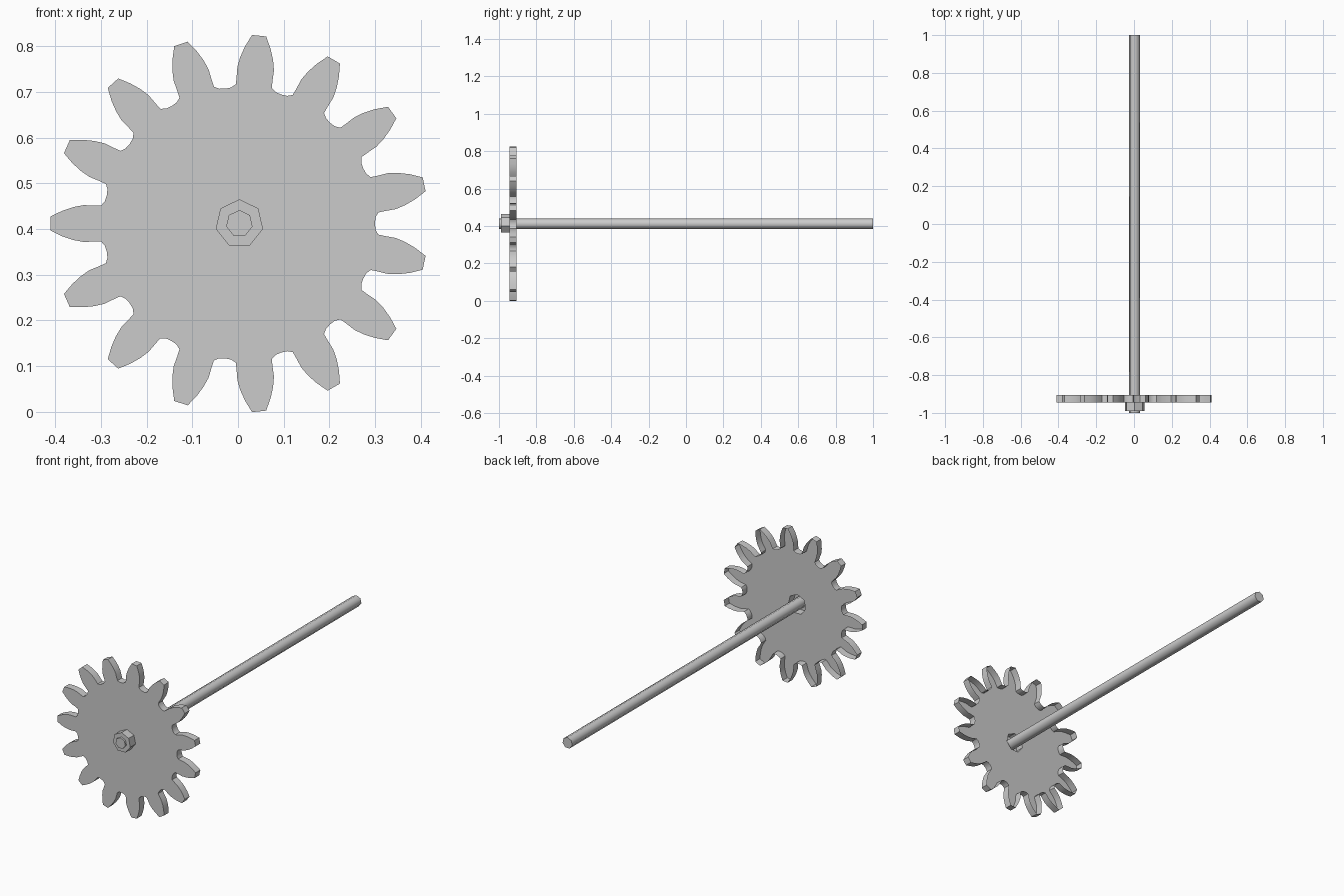
import bpy, bmesh
from math import sin, cos, radians, tau

if "Cube" in bpy.data.objects:
    bpy.data.objects.remove(bpy.data.objects["Cube"])

CX, CZ = 0.003, 0.412  # axle centre


def polygon(n, r):
    """Regular polygon in x/z with a corner pointing up."""
    return [(r * sin(tau * i / n), r * cos(tau * i / n)) for i in range(n)]


def prism(name, loops, y0, y1, smooth, open_back=False):
    """Extrude an outline along y; extra loops are holes. Optionally leave the back open."""
    bm = bmesh.new()
    edges = []
    for loop in loops:
        vs = [bm.verts.new((x + CX, y0, z + CZ)) for x, z in loop]
        edges += [bm.edges.new((vs[i - 1], vs[i])) for i in range(len(vs))]
    hole = [e for e in edges[len(loops[0]):]]
    bmesh.ops.triangle_fill(bm, use_beauty=True, edges=edges)
    # side walls on the outer outline only
    outer = [e for e in edges if e not in hole]
    ext = bmesh.ops.extrude_edge_only(bm, edges=outer)["geom"]
    moved = [g for g in ext if isinstance(g, bmesh.types.BMVert)]
    bmesh.ops.translate(bm, verts=moved, vec=(0, y1 - y0, 0))
    if not open_back:
        rim = [g for g in ext if isinstance(g, bmesh.types.BMEdge)
               and all(v in moved for v in g.verts)]
        bmesh.ops.triangle_fill(bm, use_beauty=True, edges=rim)
    bmesh.ops.recalc_face_normals(bm, faces=bm.faces[:])
    bm.normal_update()
    front = next(f for f in bm.faces if all(abs(v.co.y - y0) < 1e-5 for v in f.verts))
    if front.normal.y > 0:
        bmesh.ops.reverse_faces(bm, faces=bm.faces[:])
    me = bpy.data.meshes.new(name)
    bm.to_mesh(me)
    bm.free()
    ob = bpy.data.objects.new(name, me)
    bpy.context.collection.objects.link(ob)
    bpy.ops.object.select_all(action='DESELECT')
    bpy.context.view_layer.objects.active = ob
    ob.select_set(True)
    if smooth:
        bpy.ops.object.shade_smooth_by_angle(angle=radians(smooth))
    return ob


# Half tooth, from the gap to the tip: (distance along tooth axis, half width)
flank = [(0.294, 0.049), (0.302, 0.0395), (0.318, 0.0395), (0.341, 0.0402),
         (0.363, 0.036), (0.387, 0.028), (0.413, 0.0155)]
tooth = [(r, -w) for r, w in flank] + flank[::-1] + [(0.290, 0.0616)]

# Gear outline: 15 teeth, one pointing to -x
outline = []
for i in range(15):
    a = radians(180 + 24 * i)
    outline += [(r * cos(a) - w * sin(a), r * sin(a) + w * cos(a)) for r, w in tooth]

# Gear: thin front sheet with rim walls, open at the back
prism("gear", [outline, polygon(7, 0.053)], -0.945, -0.905, 45, open_back=True)
# Hub nut on the front of the gear, hollow towards the back
prism("hub_nut", [polygon(7, 0.053)], -0.99, -0.945, 0, open_back=True)
# Long axle
prism("axle", [polygon(7, 0.0295)], -1.0, 1.0, 60)
